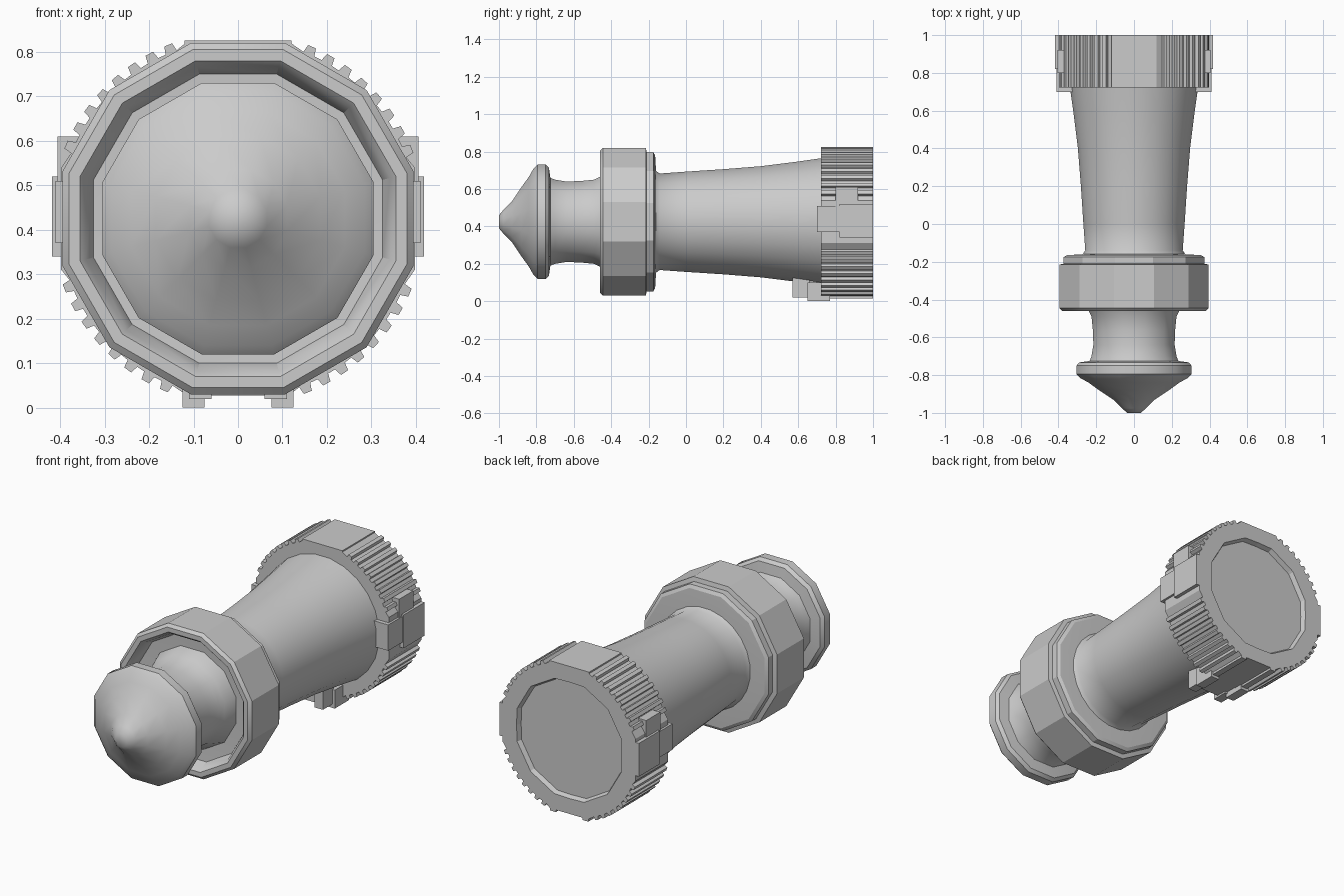
import bpy, bmesh, math
from math import pi, cos, sin, tan, radians

if "Cube" in bpy.data.objects:
    bpy.data.objects.remove(bpy.data.objects["Cube"])

CZ = 0.425  # height of the long axis


def loft(name, rings, smooth=None):
    """Skin equal-length rings of (x, y, z) points and close both ends."""
    bm = bmesh.new()
    loops = [[bm.verts.new(p) for p in ring] for ring in rings]
    n = len(loops[0])
    for a, b in zip(loops, loops[1:]):
        for i in range(n):
            j = (i + 1) % n
            bm.faces.new((a[i], a[j], b[j], b[i]))
    bm.faces.new(loops[0])
    bm.faces.new(loops[-1])
    bmesh.ops.recalc_face_normals(bm, faces=bm.faces)
    me = bpy.data.meshes.new(name)
    bm.to_mesh(me)
    bm.free()
    ob = bpy.data.objects.new(name, me)
    bpy.context.collection.objects.link(ob)
    if smooth:
        bpy.ops.object.select_all(action='DESELECT')
        ob.select_set(True)
        bpy.context.view_layer.objects.active = ob
        bpy.ops.object.shade_smooth_by_angle(angle=radians(smooth))
    return ob


def polar(y, pts):
    return [(r * cos(a), y, CZ + r * sin(a)) for a, r in pts]


def turned(name, profile, n=12, smooth=None):
    """Turn a (y, flat radius) profile around the long axis, flats facing up and sideways."""
    k = 1 / cos(pi / n)
    rings = [polar(y, [((i + .5) * 2 * pi / n, r * k) for i in range(n)]) for y, r in profile]
    return loft(name, rings, smooth)


def box(name, x0, x1, y0, y1, z0, z1):
    rings = [[(x0, y, z0), (x1, y, z0), (x1, y, z1), (x0, y, z1)] for y in (y0, y1)]
    return loft(name, rings)


# pointed front knob with rounded rim
turned("knob", [(-1.0, .035), (-.975, .065), (-.93, .11), (-.88, .185), (-.84, .24),
                (-.815, .285), (-.795, .305), (-.75, .305), (-.733, .29), (-.725, .235),
                (-.71, .225)], 12, 40)

# waisted neck
turned("neck", [(-.74, .24), (-.70, .225), (-.64, .215), (-.56, .218), (-.49, .225),
                (-.46, .24), (-.40, .26), (-.36, .27)], 12, 40)

# collar with recessed front and stepped rear
turned("collar", [(-.39, .24), (-.395, .325), (-.445, .342), (-.46, .355), (-.46, .38),
                  (-.445, .395), (-.215, .395), (-.21, .372), (-.175, .372), (-.165, .355),
                  (-.16, .27)], 12, 25)

# tapered barrel
turned("barrel", [(-.20, .30), (-.165, .275), (-.14, .258), (.0, .268), (.2, .281),
                  (.4, .297), (.6, .322), (.74, .342)], 24, 40)

# ribbed end cap: flats on the four sides, ribs on the four diagonals
outline = []
for q in range(4):
    base = q * pi / 2
    for d in (-16, 0, 16):
        outline.append((base + radians(d), .398 / cos(radians(d))))
    for i in range(8):
        a = 20 + i * 6.4
        for d, r in ((0, .403), (.6, .421), (3.2, .421), (3.8, .403)):
            outline.append((base + radians(a + d), r))


def octagonal(y, r):
    """Rounded-square ring following the cap outline's angles."""
    pts = []
    for a, _ in outline:
        d = (a + pi / 12) % (pi / 6) - pi / 12
        pts.append((a, r / cos(d)))
    return polar(y, pts)


loft("end_cap", [octagonal(.722, .30), polar(.722, outline), polar(1.0, outline),
                 octagonal(1.0, .315), octagonal(.975, .305)])

# side pads, one pair per step
for s, side in ((1, "right"), (-1, "left")):
    def pad(name, x, y0, y1, z0, z1):
        box(side + name, min(s * .32, s * x), max(s * .32, s * x), y0, y1, z0, z1)
    pad("_pad", .418, .82, 1.0, .34, .52)
    pad("_pad_front", .410, .70, .83, .37, .51)
    pad("_pad_edge", .406, .80, .92, .51, .61)
    # bottom feet
    x0, x1 = sorted((s * .075, s * .125))
    box(side + "_foot", x0, x1, .65, .77, 0, .10)
    x0, x1 = sorted((s * .08, s * .115))
    box(side + "_foot_rail", x0, x1, .76, 1.0, .015, .06)
    x0, x1 = sorted((s * .06, s * .11))
    box(side + "_foot_tip", x0, x1, .57, .66, .02, .13)

# plates on the top and bottom of the cap
box("top_plate", -.12, .12, .722, 1.0, .76, .826)
box("bottom_bracket", -.10, .10, .60, .74, .03, .12)
